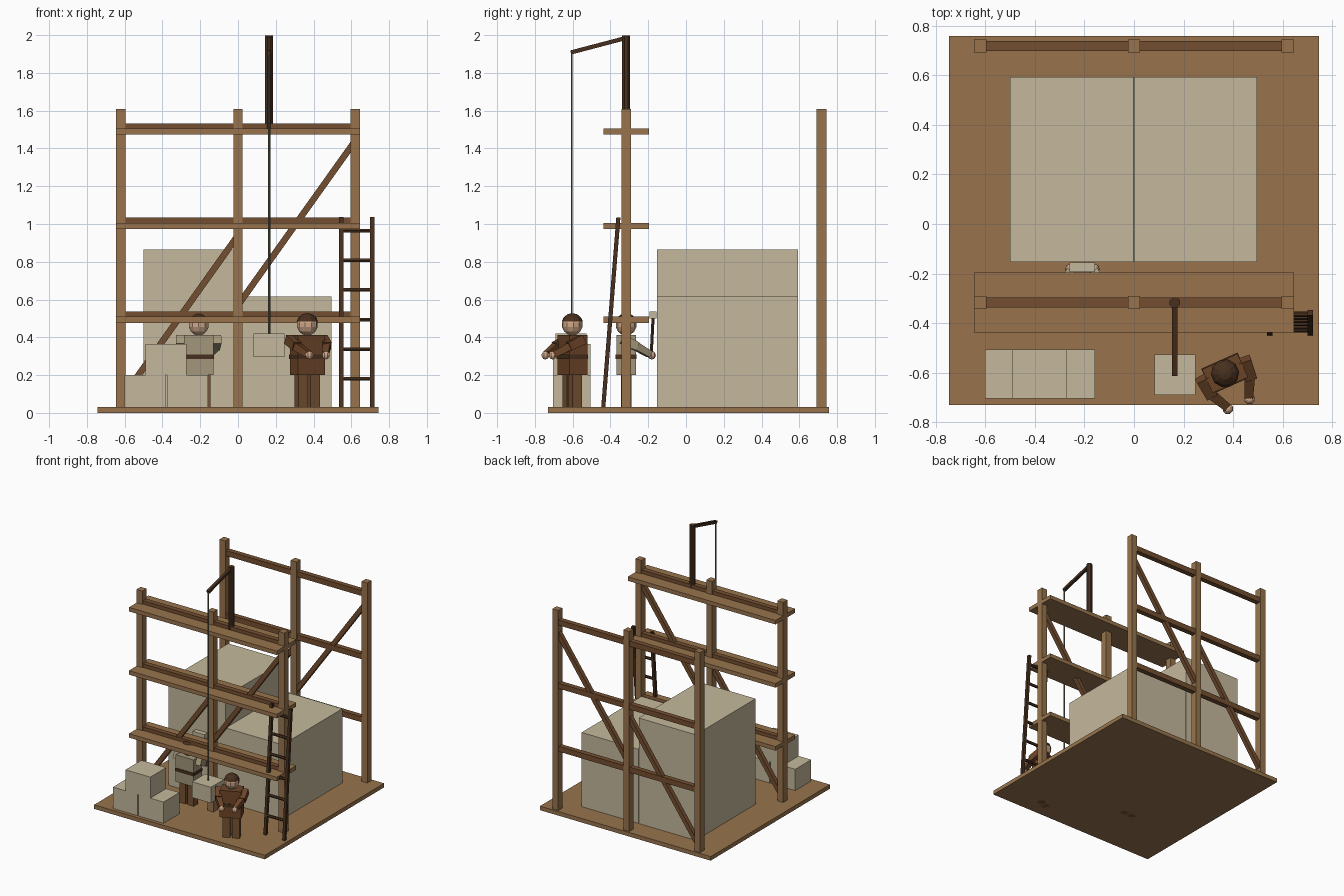
import bpy, bmesh, math
from mathutils import Vector, Matrix

if "Cube" in bpy.data.objects:
    bpy.data.objects.remove(bpy.data.objects["Cube"])


def mat(name, r, g, b):
    m = bpy.data.materials.new(name)
    lin = [((c / 255 + 0.055) / 1.055) ** 2.4 for c in (r, g, b)]
    m.diffuse_color = (*lin, 1)
    m.use_nodes = True
    m.node_tree.nodes["Principled BSDF"].inputs["Base Color"].default_value = m.diffuse_color
    return m


WOOD = mat("timber", 152, 116, 77)
RAIL = mat("dark_timber", 116, 79, 49)
DARK = mat("very_dark_wood", 72, 48, 30)
STONE = mat("stone", 197, 185, 156)
SKIN = mat("skin", 208, 168, 136)
BROWN = mat("brown_cloth", 108, 68, 39)
GREY = mat("undyed_cloth", 163, 150, 122)
HOSE = mat("hose", 118, 82, 50)
ROPE = mat("rope", 112, 108, 88)


def finish(name, bm, m, xf=None):
    if xf:
        bm.transform(xf)
    me = bpy.data.meshes.new(name)
    bm.to_mesh(me)
    bm.free()
    me.materials.append(m)
    ob = bpy.data.objects.new(name, me)
    bpy.context.collection.objects.link(ob)
    return ob


def box(name, x0, x1, y0, y1, z0, z1, m, xf=None):
    bm = bmesh.new()
    bmesh.ops.create_cube(bm, size=1)
    bm.transform(Matrix.Translation(((x0 + x1) / 2, (y0 + y1) / 2, (z0 + z1) / 2))
                 @ Matrix.Diagonal((x1 - x0, y1 - y0, z1 - z0, 1)))
    return finish(name, bm, m, xf)


def bar(name, a, b, w0, m, w1=None, sides=4, xf=None):
    """Bar from a to b; w0 and w1 are the widths at its ends."""
    a, b = Vector(a), Vector(b)
    d = b - a
    k = 0.5 / math.cos(math.pi / sides)
    bm = bmesh.new()
    bmesh.ops.create_cone(bm, cap_ends=True, segments=sides, radius1=w0 * k,
                          radius2=(w1 or w0) * k, depth=d.length)
    bm.transform(Matrix.Translation((a + b) / 2) @ d.to_track_quat('Z', 'Y').to_matrix().to_4x4()
                 @ Matrix.Rotation(math.pi / sides, 4, 'Z'))
    return finish(name, bm, m, xf)


def ball(name, c, r, m, xf=None, cut=None, seg=10, rings=7):
    bm = bmesh.new()
    bmesh.ops.create_uvsphere(bm, u_segments=seg, v_segments=rings, radius=r)
    bm.transform(Matrix.Translation(c))
    if cut is not None:
        r = bmesh.ops.bisect_plane(bm, geom=bm.verts[:] + bm.edges[:] + bm.faces[:],
                                   plane_co=(0, 0, cut), plane_no=(0, 0, 1), clear_inner=True)
        bmesh.ops.holes_fill(bm, edges=[e for e in bm.edges if e.is_boundary])
    return finish(name, bm, m, xf)


# Ground slab
box("base", -0.745, 0.745, -0.73, 0.757, 0, 0.032, WOOD)

# Two timber frames, front and back
for side, y in (("front", -0.3165), ("back", 0.718)):
    for x in (-0.62, 0, 0.62):
        box(side + "_post", x - 0.025, x + 0.025, y - 0.026, y + 0.026, 0.03, 1.61, WOOD)
    for z in (0.516, 1.013, 1.512):
        box(side + "_rail", -0.62, 0.62, y - 0.02, y + 0.02, z - 0.021, z + 0.021, RAIL)
    bar(side + "_brace_low", (-0.62, y, 0.07), (0, y, 0.94), 0.034, RAIL)
    bar(side + "_brace_high", (0, y, 0.57), (0.62, y, 1.44), 0.034, RAIL)

# Walkways on the front frame
for z in (0.477, 0.974, 1.473):
    box("walkway", -0.645, 0.645, -0.438, -0.195, z, z + 0.032, WOOD)

# Large wall stones, hidden behind the frame
box("tall_stone", -0.5, -0.003, -0.153, 0.593, 0.03, 0.865, STONE)
box("short_stone", 0.0, 0.496, -0.153, 0.593, 0.03, 0.617, STONE)

# Stack of cut blocks
for x, z0, z1 in ((-0.6, 0.03, 0.2), (-0.375, 0.03, 0.2), (-0.49, 0.2, 0.366)):
    box("cut_block", x, x + 0.217, -0.703, -0.505, z0, z1, STONE)

# Hoist
bar("hoist_mast", (0.165, -0.317, 1.5), (0.165, -0.317, 1.998), 0.042, DARK, sides=8)
bar("hoist_arm", (0.165, -0.317, 1.985), (0.165, -0.61, 1.908), 0.022, DARK)
bar("hoist_rope", (0.165, -0.605, 0.41), (0.165, -0.605, 1.908), 0.01, ROPE, sides=6)
box("hoisted_block", 0.082, 0.247, -0.69, -0.527, 0.295, 0.42, STONE)

# Ladder
foot, top = Vector((0, -0.438, 0.03)), Vector((0, -0.358, 1.035))
for x in (0.547, 0.711):
    off = Vector((x, 0, 0))
    bar("ladder_side", foot + off, top + off, 0.022, DARK)
for i in range(6):
    z = 0.18 + i * 0.157
    y = foot.y + (top.y - foot.y) * (z - foot.z) / (top.z - foot.z)
    bar("ladder_rung", (0.547, y, z), (0.711, y, z), 0.019, DARK, sides=6)


def worker(tag, x, y, angle, cloth):
    """Figure facing -y before turning."""
    xf = Matrix.Translation((x, y, 0)) @ Matrix.Rotation(math.radians(angle), 4, 'Z')
    box(tag + "_skirt", -0.078, 0.078, -0.052, 0.052, 0.2, 0.29, cloth, xf)
    box(tag + "_belt", -0.08, 0.08, -0.056, 0.056, 0.284, 0.309, DARK, xf)
    box(tag + "_chest", -0.078, 0.078, -0.052, 0.052, 0.305, 0.412, cloth, xf)
    ball(tag + "_head", (0, 0, 0.466), 0.056, SKIN, xf)
    ball(tag + "_hair", (0, 0, 0.468), 0.06, DARK, xf, cut=0.484)
    for s in (-1, 1):
        bar(tag + "_leg", (s * 0.035, 0, 0.0), (s * 0.035, 0, 0.21), 0.055, HOSE, xf=xf)
        bar(tag + "_sleeve", (s * 0.094, 0.02, 0.39), (s * 0.088, -0.06, 0.352), 0.052, cloth, 0.046, xf=xf)
        bar(tag + "_forearm", (s * 0.09, -0.045, 0.356), (s * 0.05, -0.125, 0.31), 0.042, cloth, 0.034, xf=xf)
        ball(tag + "_hand", (s * 0.048, -0.135, 0.305), 0.022, SKIN, xf, seg=8, rings=6)


worker("hoist_worker", 0.367, -0.602, 24, BROWN)
worker("mason", -0.208, -0.317, 180, GREY)

# Mason's mallet
bar("mallet_handle", (-0.208, -0.185, 0.29), (-0.208, -0.174, 0.51), 0.016, DARK, sides=6)
box("mallet_head", -0.26, -0.157, -0.194, -0.155, 0.5, 0.537, STONE)
